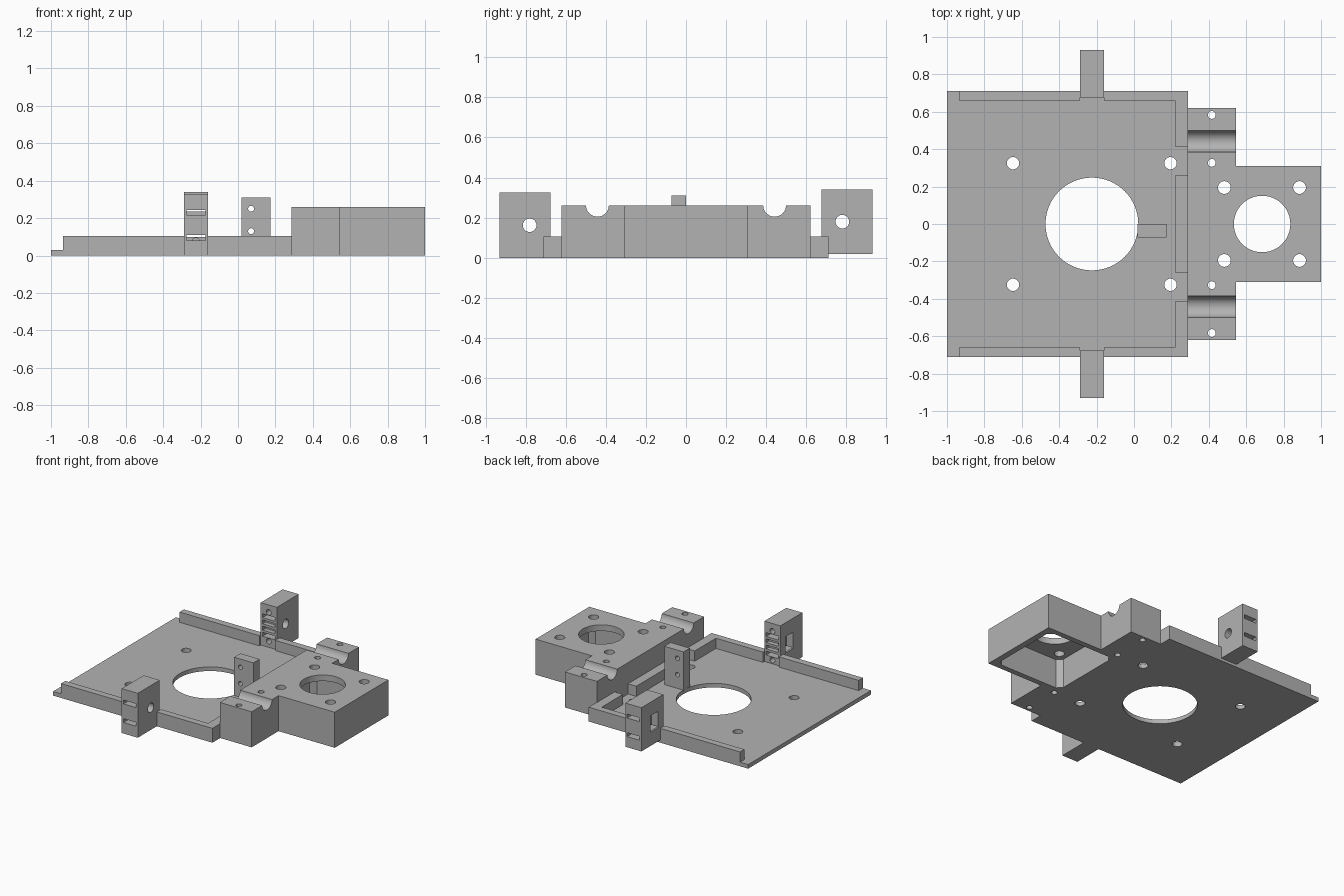
import bpy, math
from mathutils import Matrix, Vector

if "Cube" in bpy.data.objects:
    bpy.data.objects.remove(bpy.data.objects["Cube"])

GREY = (0.45, 0.45, 0.45, 1)
mat = bpy.data.materials.new("plain grey plastic")
mat.use_nodes = True
mat.diffuse_color = GREY
mat.node_tree.nodes["Principled BSDF"].inputs["Base Color"].default_value = GREY


def prism(name, outline, z0, z1):
    """Extrude a counter-clockwise xy outline from z0 to z1."""
    n = len(outline)
    verts = [(x, y, z) for z in (z0, z1) for x, y in outline]
    faces = [tuple(reversed(range(n))), tuple(range(n, 2 * n))]
    faces += [(i, (i + 1) % n, n + (i + 1) % n, n + i) for i in range(n)]
    me = bpy.data.meshes.new(name)
    me.from_pydata(verts, [], faces)
    me.materials.append(mat)
    ob = bpy.data.objects.new(name, me)
    bpy.context.collection.objects.link(ob)
    return ob


def box(name, x0, x1, y0, y1, z0, z1):
    y0, y1 = sorted((y0, y1))
    return prism(name, [(x0, y0), (x1, y0), (x1, y1), (x0, y1)], z0, z1)


def rod(centre, radius, length, axis="Z", sides=32):
    """Cylinder used as a drill."""
    ring = [(radius * math.cos(math.tau * i / sides),
             radius * math.sin(math.tau * i / sides)) for i in range(sides)]
    ob = prism("drill", ring, -length / 2, length / 2)
    turn = Vector((0, 0, 1)).rotation_difference(
        Vector([float(axis == a) for a in "XYZ"])).to_matrix().to_4x4()
    ob.data.transform(Matrix.Translation(centre) @ turn)
    return ob


def cut(ob, cutters):
    for c in cutters:
        mod = ob.modifiers.new("cut", "BOOLEAN")
        mod.operation, mod.solver, mod.object = "DIFFERENCE", "EXACT", c
        bpy.context.view_layer.objects.active = ob
        bpy.ops.object.modifier_apply(modifier=mod.name)
        bpy.data.objects.remove(c)


def smooth(ob):
    bpy.ops.object.select_all(action="DESELECT")
    ob.select_set(True)
    bpy.context.view_layer.objects.active = ob
    bpy.ops.object.shade_smooth_by_angle(angle=math.radians(30))


# Base plate with the large opening and four screw holes
plate = box("base_plate", -1, 0.29, -0.71, 0.71, 0, 0.03)
cut(plate, [rod((-0.225, 0, 0), 0.248, 1, sides=64)] +
    [rod((x, y, 0), 0.033, 1) for x in (-0.647, 0.195) for y in (-0.325, 0.325)])
smooth(plate)

# Raised rims: two runs per side, corner returns and a middle stop
WALL = 0.105
for s, side in ((-1, "right"), (1, "left")):
    box(side + "_rim_rear_run", -0.935, -0.29, s * 0.66, s * 0.71, 0, WALL)
    box(side + "_rim_front_run", -0.16, 0.22, s * 0.66, s * 0.71, 0, WALL)
    box(side + "_rim_corner", 0.22, 0.29, s * 0.415, s * 0.71, 0, WALL)
box("middle_stop", 0.22, 0.287, -0.26, 0.26, 0, WALL)

# Upright tab with two cross holes
tab = box("upright_tab", 0.02, 0.175, -0.073, 0, 0.02, 0.31)
cut(tab, [rod((0.07, 0, z), 0.016, 1, "Y") for z in (0.13, 0.25)])
smooth(tab)


# Side brackets: bored across, slotted through, ribbed on the inner face
def side_bracket(name, s, base, top):
    ob = box(name, -0.29, -0.16, s * 0.677, s * 0.93, base, top)
    mid = (base + top) / 2
    y = s * 0.78
    cutters = [rod((-0.22, y, mid), 0.034, 1, "X"),
               box("nut_pocket", -0.4, -0.235, y - 0.045, y + 0.045, mid - 0.06, mid + 0.06)]
    for dz in (-0.068, 0.068):
        cutters.append(box("slot", -0.275, -0.175, s * 0.5, s * 1.1,
                           mid + dz - 0.014, mid + dz + 0.014))
    for dz in (-0.023, 0.023):
        cutters.append(box("groove", -0.275, -0.175, s * 0.5, s * 0.71,
                           mid + dz - 0.014, mid + dz + 0.014))
    for dz in (-0.106, 0.106):
        cutters.append(rod((-0.225, s * 0.677, mid + dz), 0.02, 0.12, "Y", 20))
    cut(ob, cutters)
    smooth(ob)


side_bracket("right_bracket", -1, 0, 0.325)
side_bracket("left_bracket", 1, 0.02, 0.34)

# Motor mount: T-shaped block, hollow underneath, with rod cradles on top
half = [(0.545, 0.31), (0.545, 0.62), (0.287, 0.62)]
mount = prism("motor_mount", [(x, -y) for x, y in reversed(half)] +
              [(1, -0.31), (1, 0.31)] + half, 0, 0.26)
CX, R, C = 0.685, 0.27, 0.035
cavity = []
for sx, sy in ((1, 1), (-1, 1), (-1, -1), (1, -1)):
    pair = [(CX + sx * R, sy * (R - C)), (CX + sx * (R - C), sy * R)]
    cavity += pair if sx == sy else pair[::-1]
cutters = [prism("motor_cavity", cavity, -0.1, 0.215),
           rod((CX, 0, 0.3), 0.151, 0.4, sides=48)]
for s in (-1, 1):
    cutters.append(rod((0.4, s * 0.442, 0.262), 0.057, 1, "X", 40))
    cutters += [rod((x, s * 0.195, 0.25), 0.034, 0.3) for x in (0.483, 0.885)]
    cutters += [rod((0.416, s * y, 0.1), 0.021, 1, sides=20) for y in (0.327, 0.583)]
cut(mount, cutters)
smooth(mount)
